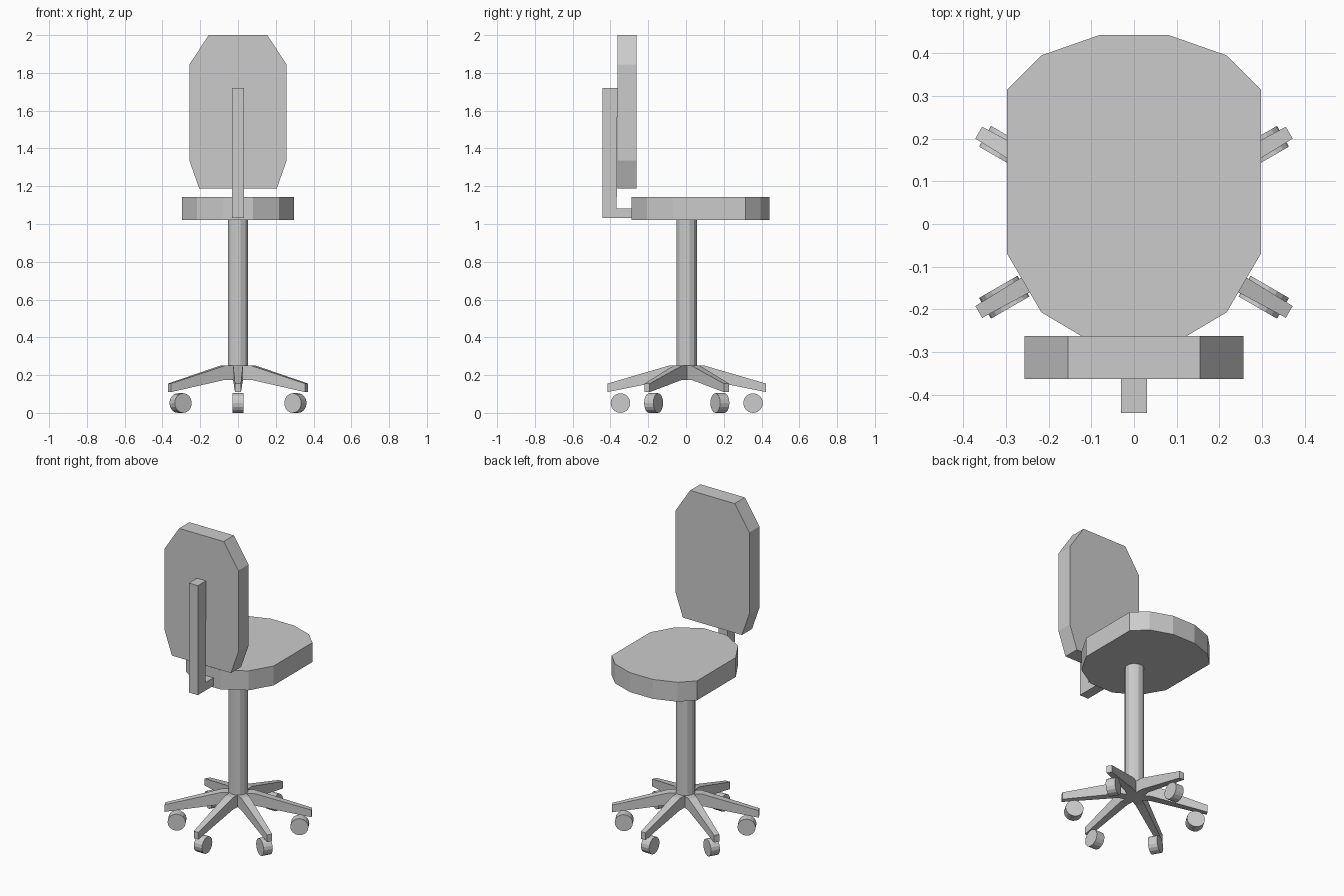
import bpy, bmesh, math
from mathutils import Matrix, Vector

if "Cube" in bpy.data.objects:
    bpy.data.objects.remove(bpy.data.objects["Cube"])

CY = 0.004  # y of the column axis


def finish(name, bm):
    bmesh.ops.remove_doubles(bm, verts=bm.verts, dist=1e-4)
    bmesh.ops.recalc_face_normals(bm, faces=bm.faces)
    me = bpy.data.meshes.new(name)
    bm.to_mesh(me)
    bm.free()
    ob = bpy.data.objects.new(name, me)
    bpy.context.collection.objects.link(ob)
    return ob


def slab(name, outline, extrude):
    """Extrude a planar outline along a vector."""
    bm = bmesh.new()
    face = bm.faces.new([bm.verts.new(p) for p in outline])
    new = bmesh.ops.extrude_face_region(bm, geom=[face])["geom"]
    verts = [v for v in new if isinstance(v, bmesh.types.BMVert)]
    bmesh.ops.translate(bm, verts=verts, vec=Vector(extrude))
    if not any(len(f.verts) == len(outline) and f is face for f in bm.faces):
        bm.faces.new([v for v in bm.verts if v not in verts])
    return finish(name, bm)


def mirrored(half):
    return half + [(-a, b) for a, b in reversed(half)]


def cylinder(name, radius, depth, sides, matrix):
    bm = bmesh.new()
    bmesh.ops.create_cone(bm, cap_ends=True, segments=sides, radius1=radius,
                          radius2=radius, depth=depth, matrix=matrix)
    return finish(name, bm)


# Seat cushion
seat = mirrored([(0.08, -0.288), (0.217, -0.207), (0.297, -0.07),
                 (0.297, 0.315), (0.217, 0.395), (0.08, 0.443)])
slab("seat", [(x, y, 1.022) for x, y in seat], (0, 0, 0.122))

# Backrest
back = mirrored([(0.205, 1.187), (0.257, 1.335), (0.257, 1.845), (0.155, 2.0)])
slab("backrest", [(x, -0.363, z) for x, z in back], (0, 0.101, 0))

# L-shaped bracket joining seat and backrest
bracket = [(-0.443, 1.032), (-0.27, 1.032), (-0.27, 1.082),
           (-0.367, 1.082), (-0.363, 1.72), (-0.443, 1.72)]
slab("back_bracket", [(-0.031, y, z) for y, z in bracket], (0.062, 0, 0))

# Column
cylinder("column", 0.056, 0.78, 12,
         Matrix.Translation((0, CY, 0.635)) @ Matrix.Rotation(math.radians(15), 4, 'Z'))

# Six-armed base: each arm is three sections (distance, half width, bottom, top)
sections = [(0.0476, 0.0275, 0.175, 0.25), (0.095, 0.026, 0.175, 0.25),
            (0.42, 0.016, 0.11, 0.155)]
bm = bmesh.new()
hub_low, hub_high = [], []
for i in range(6):
    rot = Matrix.Translation((0, CY, 0)) @ Matrix.Rotation(math.radians(30 + 60 * i), 4, 'Z')
    rings = [[bm.verts.new(rot @ Vector(p)) for p in
              ((r, -w, lo), (r, w, lo), (r, w, hi), (r, -w, hi))]
             for r, w, lo, hi in sections]
    for a, b in zip(rings, rings[1:]):
        for k in range(4):
            n = (k + 1) % 4
            bm.faces.new((a[k], a[n], b[n], b[k]))
    bm.faces.new(rings[-1])
    hub_low.append(rings[0][0])
    hub_high.append(rings[0][3])
bm.faces.new(hub_low)
bm.faces.new(hub_high)
bmesh.ops.remove_doubles(bm, verts=bm.verts, dist=0.002)
finish("star_base", bm)

# Casters under the arm tips, rolling outwards
for i in range(6):
    rot = Matrix.Rotation(math.radians(30 + 60 * i), 4, 'Z')
    cylinder(f"caster_{i + 1}", 0.052, 0.056, 16,
             Matrix.Translation((0, CY, 0)) @ rot @ Matrix.Translation((0.351, 0, 0.052))
             @ Matrix.Rotation(math.radians(90), 4, 'X'))
